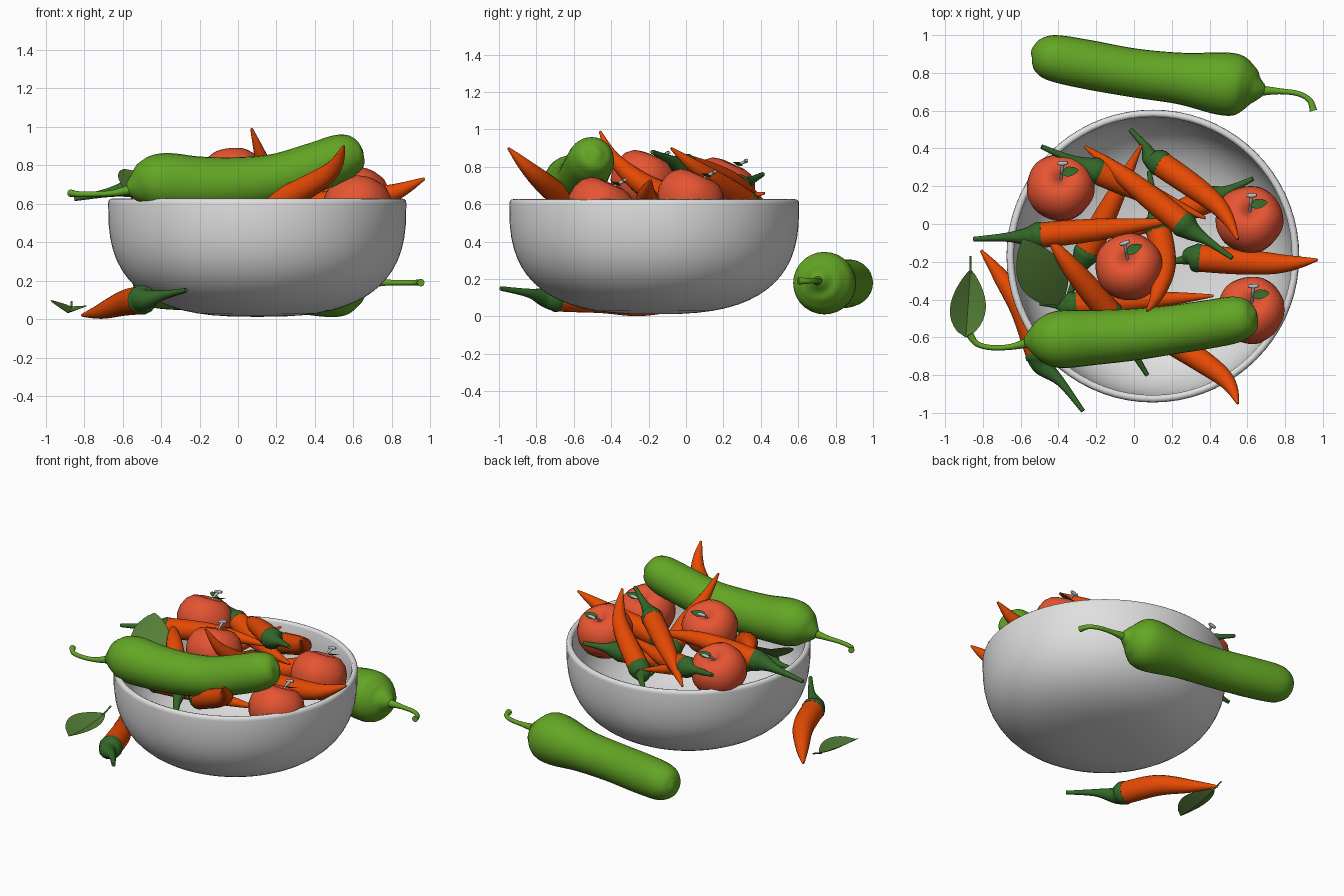
import bpy, bmesh, math
from mathutils import Vector, Matrix

cube = bpy.data.objects.get("Cube")
if cube:
    bpy.data.objects.remove(cube, do_unlink=True)


def material(name, rgb):
    m = bpy.data.materials.new(name)
    m.use_nodes = True
    m.diffuse_color = (*rgb, 1)
    m.node_tree.nodes["Principled BSDF"].inputs["Base Color"].default_value = (*rgb, 1)
    return m


WHITE = material("bowl white", (0.74, 0.74, 0.74))
GREEN = material("fresh green", (0.125, 0.38, 0.018))
ORANGE = material("chili orange", (0.79, 0.068, 0.001))
RED = material("tomato red", (0.79, 0.09, 0.032))
DARK = material("calyx green", (0.033, 0.135, 0.022))
LEAF = material("leaf green", (0.09, 0.21, 0.038))
GREY = material("stalk grey", (0.45, 0.52, 0.56))


def finish(name, bm, mat, angle=50):
    bmesh.ops.recalc_face_normals(bm, faces=bm.faces)
    me = bpy.data.meshes.new(name)
    bm.to_mesh(me)
    bm.free()
    me.materials.append(mat)
    ob = bpy.data.objects.new(name, me)
    bpy.context.collection.objects.link(ob)
    bpy.ops.object.select_all(action='DESELECT')
    ob.select_set(True)
    bpy.context.view_layer.objects.active = ob
    bpy.ops.object.shade_smooth_by_angle(angle=math.radians(angle))


def spline(keys, steps):
    """Catmull-Rom through 4D keys (x, y, z, radius)."""
    k = [keys[0]] + keys + [keys[-1]]
    out = []
    for i in range(1, len(k) - 2):
        a, b, c, d = k[i - 1:i + 3]
        for s in range(steps):
            t = s / steps
            out.append(0.5 * (2 * b + (c - a) * t + (2 * a - 5 * b + 4 * c - d) * t * t
                              + (3 * b - a - 3 * c + d) * t ** 3))
    return out + [keys[-1]]


def tube(name, pts, radii, mat, sides=18, steps=5):
    keys = [Vector((*p, r)) for p, r in zip(pts, radii)]
    path = spline(keys, steps)
    bm = bmesh.new()
    rings = []
    for i, p in enumerate(path):
        t = (path[min(i + 1, len(path) - 1)] - path[max(i - 1, 0)]).to_3d().normalized()
        u = t.cross(Vector((0, 0, 1))).normalized()
        v = u.cross(t)
        r = max(p.w, 0.002)
        rings.append([bm.verts.new(p.to_3d() + r * (u * math.cos(a) + v * math.sin(a)))
                      for a in (math.tau * j / sides for j in range(sides))])
    for a, b in zip(rings, rings[1:]):
        for j in range(sides):
            n = (j + 1) % sides
            bm.faces.new((a[j], a[n], b[n], b[j]))
    bm.faces.new(rings[0])
    bm.faces.new(rings[-1])
    finish(name, bm, mat)


def lathe(name, profile, mat, matrix, sides=48, lobes=0.0):
    bm = bmesh.new()
    verts = [bm.verts.new((r, 0, z)) for r, z in profile]
    edges = [bm.edges.new(e) for e in zip(verts, verts[1:])]
    bmesh.ops.spin(bm, geom=verts + edges, cent=(0, 0, 0), axis=(0, 0, 1),
                   angle=math.tau, steps=sides)
    bmesh.ops.remove_doubles(bm, verts=bm.verts, dist=0.0005)
    for v in bm.verts:
        f = 1 + lobes * math.cos(5 * math.atan2(v.co.y, v.co.x))
        v.co.x *= f
        v.co.y *= f
    bm.transform(matrix)
    finish(name, bm, mat)


# Bowl: superellipse wall outside and inside, joined by a rounded rim
def bowl_wall(radius, bottom, top, steps=16):
    angles = [math.pi / 2 * i / steps for i in range(steps + 1)]
    return [(radius * math.sin(a) ** .73, top - (top - bottom) * max(0, math.cos(a)) ** .73)
            for a in angles]


rim = [(.773, .615), (.765, .624), (.753, .627), (.742, .623)]
lathe("bowl", bowl_wall(.775, .012, .6) + rim + bowl_wall(.736, .052, .61)[::-1], WHITE,
      Matrix.Translation((.1, -.17, 0)), 72)


# Long green peppers, each with a curled stem
def long_pepper(name, body, radii, stem):
    tube(name + "_body", body, radii, GREEN, 28, 6)
    tube(name + "_stem", stem, [.028, .016, .014, .015, .02], GREEN, 12)


long_pepper("ground_pepper",
            [(-.545, .9, .18), (-.535, .9, .18), (-.505, .895, .18), (-.43, .88, .18), (-.25, .845, .175),
             (0, .8, .17), (.25, .77, .17), (.45, .745, .177), (.55, .735, .18), (.61, .725, .185),
             (.65, .715, .19), (.69, .708, .19)],
            [.002, .045, .09, .122, .13, .129, .137, .165, .16, .118, .07, .028],
            [(.67, .706, .19), (.77, .703, .19), (.87, .69, .19), (.93, .655, .19), (.95, .6, .19)])
long_pepper("bowl_pepper",
            [(.65, -.49, .87), (.642, -.49, .868), (.615, -.495, .86), (.54, -.505, .84), (.4, -.53, .79),
             (.2, -.56, .73), (0, -.585, .705), (-.2, -.6, .7), (-.38, -.61, .71), (-.47, -.615, .7),
             (-.53, -.62, .685), (-.575, -.625, .675)],
            [.002, .045, .09, .122, .128, .13, .137, .145, .153, .13, .08, .028],
            [(-.55, -.625, .675), (-.65, -.65, .655), (-.75, -.655, .65), (-.83, -.635, .65),
             (-.87, -.585, .655)])


# Chilies: body runs tip to base, calyx tapers into the stem end
def chili(name, body, stem_end, thick=.067):
    body = [Vector(p) for p in body]
    fine = [q.to_3d() for q in spline([p.to_4d() for p in body], 8)]
    n = len(fine) - 1
    radii = [thick * (.1 + .9 * math.sin(math.pi / 2 * min(1, 1.12 * i / n)) ** 1.25) for i in range(n + 1)]
    tube(name + "_body", fine, radii, ORANGE, 16, 1)
    base, end = body[-1], Vector(stem_end)
    way = (base - fine[-3]).normalized()
    shoulder = base + way * min(.07, (end - base).length * .3)
    tube(name + "_calyx", [base - way * .015, base + way * .015, shoulder, base.lerp(end, .5), end],
         [thick * 1.02, thick * 1.04, thick * .72, .024, .012], DARK, 14)


chili("ground_chili", [(-.81, -.14, .02), (-.715, -.265, .04), (-.585, -.46, .085), (-.5, -.69, .1)],
      (-.27, -.99, .15), .073)
chili("left_chili", [(.22, .02, .73), (-.1, -.02, .74), (-.5, -.06, .69)], (-.85, -.08, .625))
chili("back_left_chili", [(.38, .03, .64), (.1, .15, .64), (-.2, .28, .69)], (-.49, .41, .76))
chili("back_chili", [(.55, -.08, .9), (.44, .1, .76), (.14, .32, .61)], (-.02, .5, .57))
chili("cross_chili", [(-.26, .41, .62), (-.05, .25, .72), (.26, 0, .8)], (.52, -.18, .88))
chili("right_chili", [(.97, -.19, .73), (.75, -.21, .64), (.34, -.18, .58)], (.18, -.2, .55), .072)
chili("front_chili", [(.55, -.95, .9), (.46, -.8, .75), (.1, -.56, .55)], (-.1, -.45, .5))
chili("upright_chili", [(.07, -.46, .99), (.12, -.38, .84), (.16, -.22, .7), (.13, -.03, .62)],
      (.08, .28, .56))
chili("front_left_chili", [(-.46, -.06, .72), (-.34, -.22, .7), (-.13, -.47, .56)], (.07, -.8, .45))
chili("inner_chili", [(.04, .42, .66), (-.25, -.15, .54)], (-.36, -.42, .46))
chili("hidden_chili", [(-.1, -.08, .5), (.4, .13, .58)], (.63, .24, .62))
chili("low_chili", [(.42, -.38, .5), (-.32, -.43, .5)], (-.5, -.42, .5))


# Leaves: pointed blade folded along the midrib
def leaf(name, start, end, side_a, side_b, mat, bend):
    start, end, side_a, side_b = (Vector(p) for p in (start, end, side_a, side_b))
    bm = bmesh.new()
    rows = []
    for i in range(13):
        t = i / 12
        w = math.sin(math.pi * t ** .8) ** .8 if 0 < t < 1 else .02
        mid = start.lerp(end, t) + Vector((0, 0, bend * (2 * t - 1) ** 2))
        offs = [side_a * w, side_a * w / 2, Vector(), side_b * w / 2, side_b * w]
        rows.append([bm.verts.new(mid + o) for o in offs])
    for a, b in zip(rows, rows[1:]):
        for j in range(4):
            bm.faces.new((a[j], a[j + 1], b[j + 1], b[j]))
    finish(name, bm, mat)


leaf("ground_leaf", (-.89, -.6, .02), (-.865, -.24, .05), (-.095, 0, .065), (.095, 0, .035), LEAF, .015)
tube("ground_leaf_stalk", [(-.866, -.26, .06), (-.865, -.17, .09)], [.006, .005], LEAF, 8)
leaf("bowl_leaf", (-.4, -.43, .56), (-.59, -.08, .8), (-.12, -.05, .03), (.11, .06, .02), LEAF, -.02)

# Tomatoes: dimpled and leaning back, with a grey stalk and a leaflet
skin = [(0, -.135), (.04, -.142), (.085, -.138), (.13, -.112), (.165, -.06), (.18, 0), (.174, .055),
        (.15, .105), (.112, .137), (.07, .147), (.035, .132), (.012, .108), (0, .1)]
tomatoes = {"back_left": (-.39, .19, .68), "middle": (-.025, -.23, .72),
            "right": (.61, .02, .62), "front_right": (.62, -.46, .575)}
for name, pos in tomatoes.items():
    turn = Matrix.Rotation(.2 if name == "middle" else -.08, 4, 'Z')
    place = Matrix.Translation(pos) @ turn @ Matrix.Rotation(-.42, 4, 'X')
    lathe(name + "_tomato", skin, RED, place, 40, .012)
    at = lambda x, y, z: place @ Vector((x, y, z))
    turned = lambda x, y, z: place.to_3x3() @ Vector((x, y, z))
    tube(name + "_stalk", [at(0, 0, .09), at(0, .025, .15), at(.003, .058, .19)], [.008, .007, .01], GREY, 10)
    tube(name + "_stalk_tip", [at(-.025, .058, .187), at(.003, .058, .192), at(.028, .062, .198)],
         [.008, .012, .008], GREY, 8, 3)
    leaf(name + "_leaflet", at(0, .02, .145), at(.09, .04, .165), turned(-.008, .027, .006),
         turned(.008, -.027, .006), DARK, .01)
